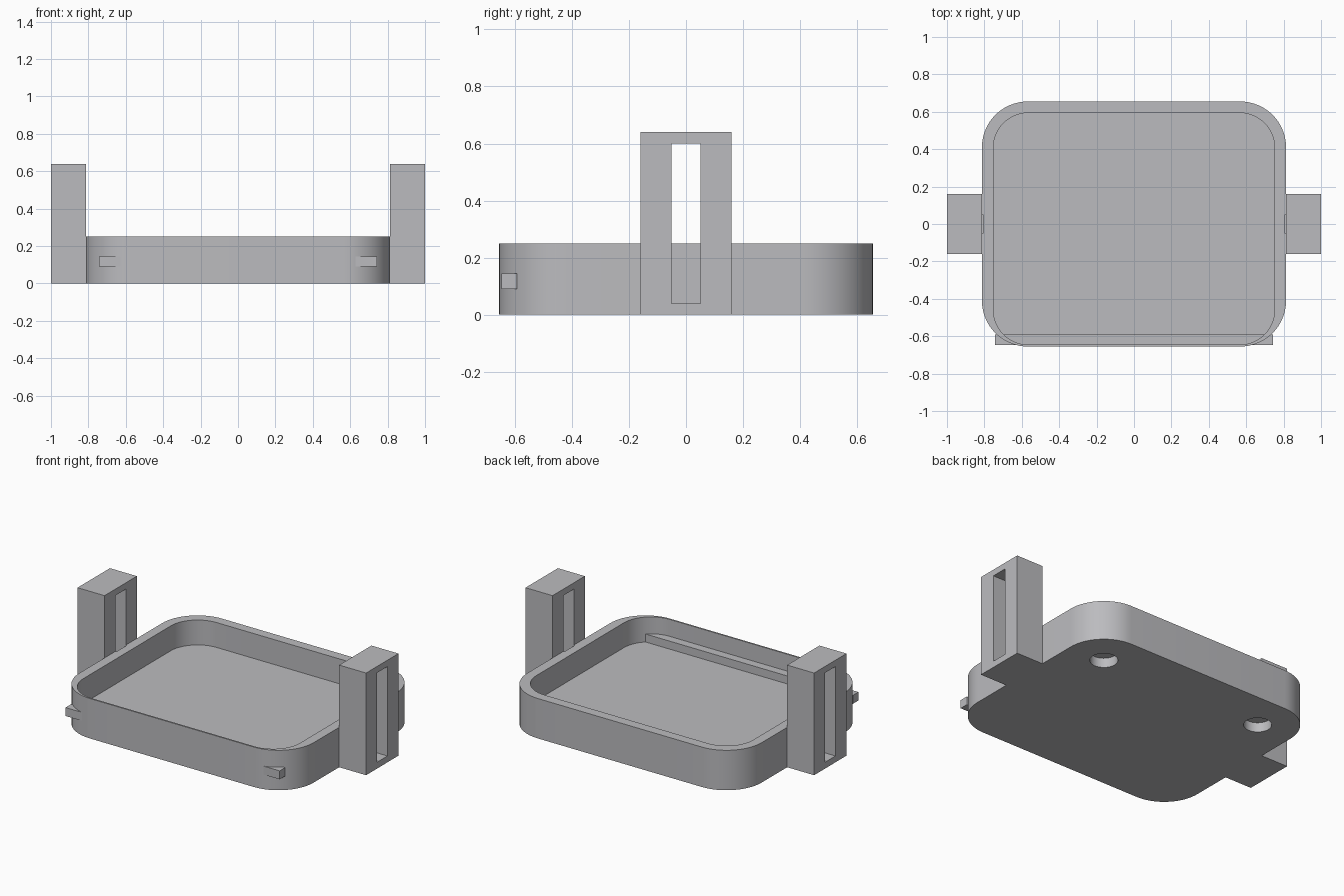
import bpy, bmesh, math

if "Cube" in bpy.data.objects:
    bpy.data.objects.remove(bpy.data.objects["Cube"])

grey = bpy.data.materials.new("light grey plastic")
grey.diffuse_color = (0.50, 0.50, 0.52, 1)
grey.use_nodes = True
grey.node_tree.nodes["Principled BSDF"].inputs["Base Color"].default_value = grey.diffuse_color


def prism(name, outline, z0, z1):
    """Extrude a closed outline of (x, y) points from z0 to z1."""
    bm = bmesh.new()
    face = bm.faces.new([bm.verts.new((x, y, z0)) for x, y in outline])
    top = bmesh.ops.extrude_face_region(bm, geom=[face])["geom"]
    verts = [v for v in top if isinstance(v, bmesh.types.BMVert)]
    bmesh.ops.translate(bm, vec=(0, 0, z1 - z0), verts=verts)
    bmesh.ops.recalc_face_normals(bm, faces=bm.faces)
    mesh = bpy.data.meshes.new(name)
    bm.to_mesh(mesh)
    bm.free()
    mesh.materials.append(grey)
    obj = bpy.data.objects.new(name, mesh)
    bpy.context.collection.objects.link(obj)
    return obj


def box(name, x0, x1, y0, y1, z0, z1):
    return prism(name, [(x0, y0), (x1, y0), (x1, y1), (x0, y1)], z0, z1)


def rounded(x, y0, y1, r, n=16):
    """Rounded rectangle outline spanning -x..x and y0..y1."""
    corners = [(x - r, y1 - r), (r - x, y1 - r), (r - x, y0 + r), (x - r, y0 + r)]
    return [(cx + r * math.cos((q + i / n) * math.pi / 2),
             cy + r * math.sin((q + i / n) * math.pi / 2))
            for q, (cx, cy) in enumerate(corners) for i in range(n + 1)]


def circle(cx, cy, r, n=40):
    return [(cx + r * math.cos(i * math.tau / n), cy + r * math.sin(i * math.tau / n))
            for i in range(n)]


def cut(obj, cutter):
    cutter.hide_render = True
    mod = obj.modifiers.new("cut", 'BOOLEAN')
    mod.operation = 'DIFFERENCE'
    mod.solver = 'EXACT'
    mod.object = cutter
    bpy.context.view_layer.objects.active = obj
    bpy.ops.object.modifier_apply(modifier=mod.name)


# Tray body with an off-centre cavity that leaves a thin front wall
tray = prism("tray", rounded(0.813, -0.655, 0.655, 0.245), 0, 0.25)
cutters = [prism("cavity_cutter", rounded(0.752, -0.645, 0.594, 0.187), 0.094, 0.4)]

# Blind round holes under the two back corners
for s in (-1, 1):
    cutters.append(prism("hole_cutter", circle(s * 0.57, 0.413, 0.08), -0.1, 0.06))
for c in cutters:
    cut(tray, c)

# Slotted side towers; each slot nicks the tray wall slightly
for s, side in ((-1, "left"), (1, "right")):
    x0, x1 = sorted((s * 0.813, s * 1.0))
    tower = box(side + "_strap_tower", x0, x1, -0.16, 0.16, 0, 0.64)
    x0, x1 = sorted((s * 0.806, s * 1.1))
    slot = box("slot_cutter", x0, x1, -0.051, 0.051, 0.04, 0.60)
    cut(tower, slot)
    cut(tray, slot)
    cutters.append(slot)

# Rail along the front, poking out through the rounded corners
box("front_rail", -0.742, 0.742, -0.647, -0.592, 0.091, 0.144)

for c in cutters:
    bpy.data.objects.remove(c)

# Smooth the round corners and holes
bpy.ops.object.select_all(action='DESELECT')
tray.select_set(True)
bpy.context.view_layer.objects.active = tray
bpy.ops.object.shade_smooth_by_angle(angle=math.radians(30))
